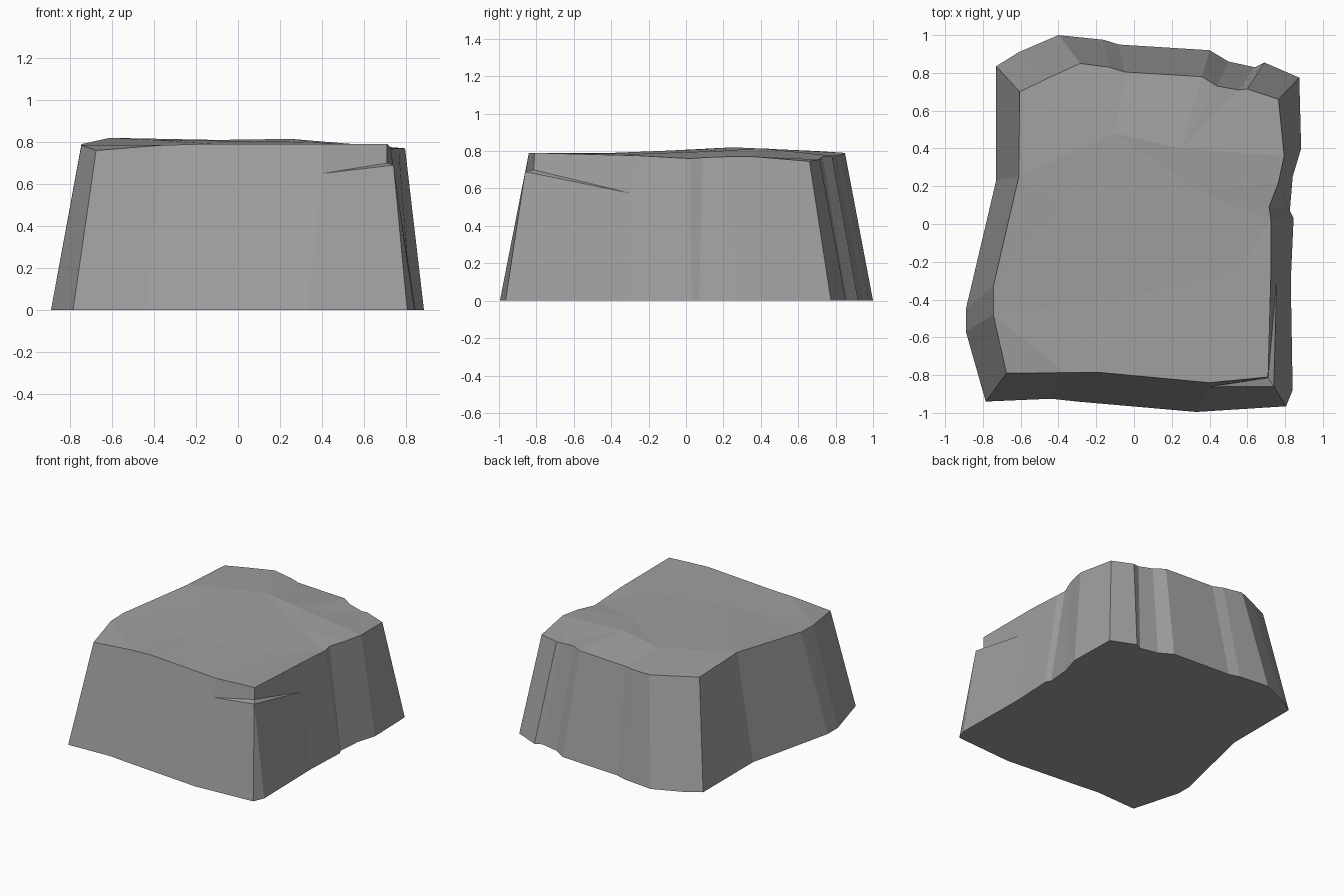
import bpy
import bmesh
from mathutils import Vector
from mathutils.geometry import delaunay_2d_cdt

cube = bpy.data.objects.get("Cube")
if cube:
    bpy.data.objects.remove(cube, do_unlink=True)

# Stone colour
stone = bpy.data.materials.new("grey_stone")
stone.use_nodes = True
colour = (.35, .35, .35, 1)
stone.diffuse_color = colour
shader = next(n for n in stone.node_tree.nodes if n.type == 'BSDF_PRINCIPLED')
shader.inputs["Base Color"].default_value = colour
shader.inputs["Roughness"].default_value = .9

# Wall columns, counterclockwise: foot x, foot y, rim x, rim y, rim height
front = [(-.785, -.94, -.675, -.79, .76), (-.44, -.925, -.36, -.787, .785),
         (-.3, -.94, -.19, -.785, .79)]
cracked = [(.33, -.995, .4, -.84, .79), (.805, -.965, .71, -.81, .79),
           (.84, -.88, .71, -.81, .79), (.83, -.3, .725, -.25, .775)]
right = [(.845, .03, .725, .02, .76), (.825, .07, .715, .09, .765),
         (.84, .25, .765, .22, .77), (.885, .4, .795, .36, .77),
         (.875, .775, .765, .66, .745)]
back = [(.69, .855, .6, .715, .755), (.64, .83, .555, .71, .755),
        (.5, .86, .44, .73, .77), (.4, .92, .36, .78, .775),
        (-.08, .95, -.05, .805, .775), (-.16, .975, -.13, .83, .78),
        (-.4, 1, -.285, .85, .79)]
left = [(-.61, .91, -.45, .775, .795), (-.73, .835, -.605, .7, .8),
        (-.73, .23, -.61, .25, .82), (-.89, -.45, -.745, -.33, .79),
        (-.89, -.57, -.745, -.48, .785)]
columns = front + cracked + right + back + left

# Crack around the front corner: lower lip and the set-back upper lip
crack_front, crack_side = (.4, -.862, .65), (.755, -.3, .575)
low_corner, high_corner = (.74, -.86, .69), (.71, -.815, .7)
lower_lip = [crack_front, low_corner, low_corner, crack_side]
upper_lip = [crack_front, high_corner, high_corner, crack_side]
first = len(front)
lips = {first + k: pair for k, pair in enumerate(zip(lower_lip, upper_lip))}

# Gentle bumps on the upper surface
bumps = [(.25, .4, .815), (-.1, .48, .81), (.35, .17, .8),
         (-.1, -.4, .79), (.55, -.25, .785), (-.4, .1, .81)]

bm = bmesh.new()
shared = {}


def vertex(point):
    """Reuse one vertex for each distinct position."""
    key = tuple(round(c, 4) for c in point)
    if key not in shared:
        shared[key] = bm.verts.new(key)
    return shared[key]


def add_face(points):
    """Add a face, skipping any collapsed corners."""
    corners = list(dict.fromkeys(vertex(p) for p in points))
    if len(corners) > 2:
        bm.faces.new(corners)


feet = [(c[0], c[1], 0) for c in columns]
rim = [c[2:] for c in columns]
count = len(columns)

# Sloping walls, split above and below the crack
for i in range(count):
    j = (i + 1) % count
    if i in lips and j in lips:
        (low_i, high_i), (low_j, high_j) = lips[i], lips[j]
        add_face([feet[i], feet[j], low_j, low_i])
        add_face([low_i, low_j, high_j, high_i])
        add_face([high_i, high_j, rim[j], rim[i]])
    else:
        outline = [feet[i], feet[j]]
        if j in lips:
            outline.append(lips[j][0])
        outline += [rim[j], rim[i]]
        if i in lips:
            outline.append(lips[i][0])
        add_face(outline)

# Flat underside
add_face(feet[::-1])

# Faceted upper surface
loop = list(dict.fromkeys(rim))
points = loop + bumps
edges = [(k, (k + 1) % len(loop)) for k in range(len(loop))]
flat = [Vector(p[:2]) for p in points]
result = delaunay_2d_cdt(flat, edges, [], 1, 1e-5)
sources = result[3]
for triangle in result[2]:
    add_face([points[sources[v][0]] for v in triangle])

bmesh.ops.recalc_face_normals(bm, faces=bm.faces)
mesh = bpy.data.meshes.new("rock_block")
bm.to_mesh(mesh)
bm.free()
mesh.materials.append(stone)
rock = bpy.data.objects.new("rock_block", mesh)
bpy.context.collection.objects.link(rock)
